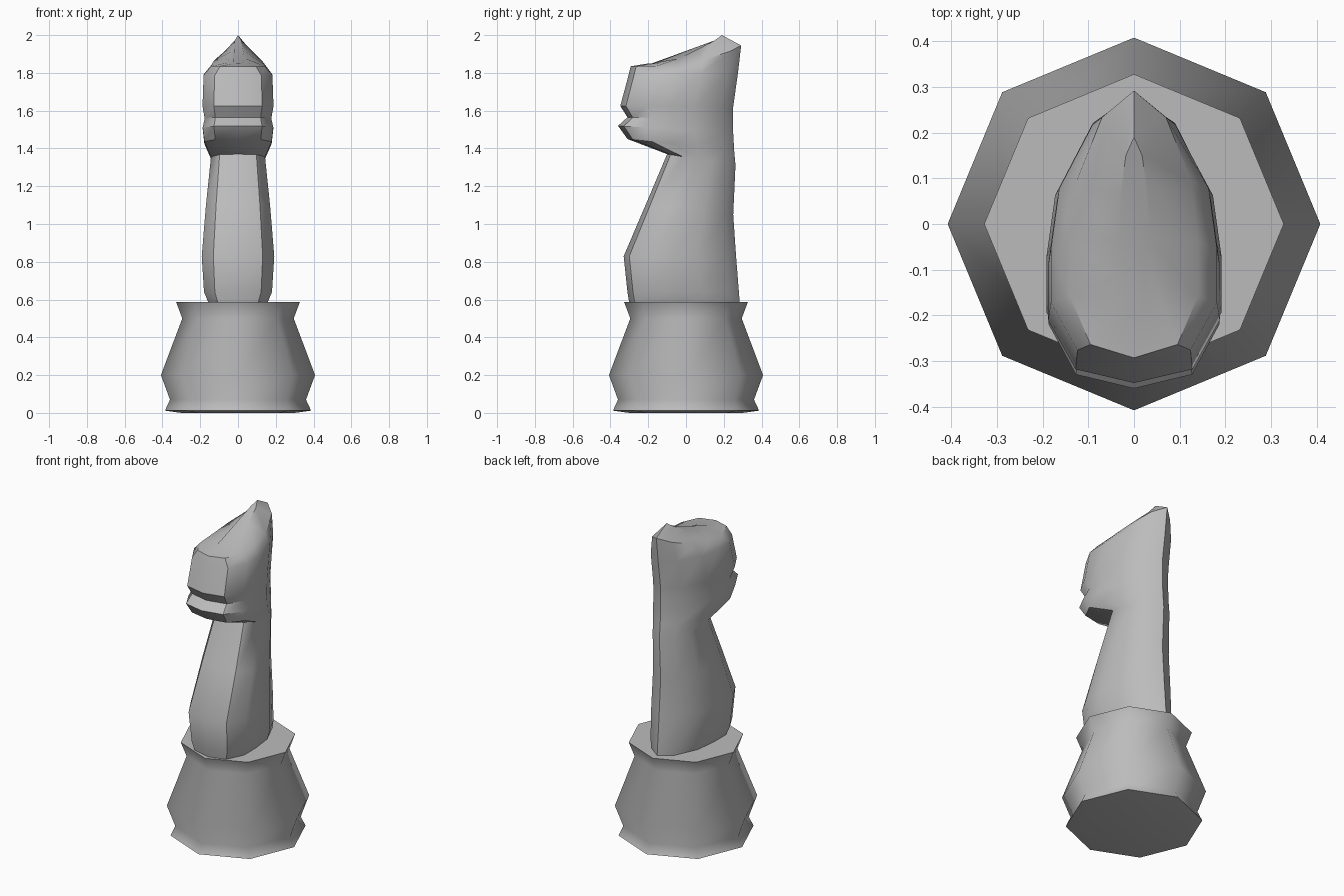
import bpy, bmesh, math

cube = bpy.data.objects.get("Cube")
if cube:
    bpy.data.objects.remove(cube, do_unlink=True)

grey = bpy.data.materials.new("stone_grey")
grey.use_nodes = True
grey.diffuse_color = (0.5, 0.5, 0.5, 1)
grey.node_tree.nodes["Principled BSDF"].inputs["Base Color"].default_value = (0.5, 0.5, 0.5, 1)


def loft(name, rings, angle):
    """Skin a stack of closed rings and cap both ends."""
    bm = bmesh.new()
    loops = [[bm.verts.new(p) for p in ring] for ring in rings]
    n = len(loops[0])
    for low, high in zip(loops, loops[1:]):
        for i in range(n):
            j = (i + 1) % n
            bm.faces.new((low[i], low[j], high[j], high[i]))
    bm.faces.new(loops[0][::-1])
    bm.faces.new(loops[-1])
    bmesh.ops.recalc_face_normals(bm, faces=bm.faces)
    mesh = bpy.data.meshes.new(name)
    bm.to_mesh(mesh)
    bm.free()
    mesh.materials.append(grey)
    obj = bpy.data.objects.new(name, mesh)
    bpy.context.collection.objects.link(obj)
    bpy.ops.object.select_all(action='DESELECT')
    obj.select_set(True)
    bpy.context.view_layer.objects.active = obj
    bpy.ops.object.shade_smooth_by_angle(angle=math.radians(angle))
    return obj


# Eight-sided flared pedestal
def octagon(radius, z):
    return [(radius * math.cos(k * math.pi / 4), radius * math.sin(k * math.pi / 4), z)
            for k in range(8)]


profile = [(0.3, 0), (0.387, 0.012), (0.36, 0.07), (0.408, 0.2), (0.295, 0.5), (0.328, 0.588)]
loft("pedestal", [octagon(r, z) for r, z in profile], 44)

# Egg-shaped section: (fraction from front to back, fraction of half width)
half = [(0, 0), (0.05, 0.68), (0.23, 1), (0.43, 1), (0.66, 0.9), (0.9, 0.5), (1, 0)]
section = half + [(t, -w) for t, w in half[-2:0:-1]]


def egg(front_y, front_z, back_y, back_z, width, power=1):
    return [(w * width, front_y + (back_y - front_y) * t,
             front_z + (back_z - front_z) * t ** power) for t, w in section]


# Neck and head of the horse, from the foot up to the ear
body = [
    egg(-0.30, 0.58, 0.285, 0.58, 0.155),
    egg(-0.31, 0.64, 0.28, 0.64, 0.18),
    egg(-0.33, 0.83, 0.265, 0.83, 0.192),
    egg(-0.21, 1.11, 0.25, 1.05, 0.17),
    egg(-0.10, 1.37, 0.262, 1.31, 0.143),    # throat
    egg(-0.31, 1.45, 0.255, 1.39, 0.178),    # jaw
    egg(-0.36, 1.52, 0.25, 1.48, 0.187),     # lower lip
    egg(-0.31, 1.565, 0.25, 1.55, 0.176),    # mouth
    egg(-0.348, 1.625, 0.25, 1.62, 0.188),   # upper lip
    egg(-0.305, 1.785, 0.275, 1.80, 0.182),  # brow
    egg(-0.293, 1.835, 0.292, 1.945, 0.14, 3),
    egg(-0.2, 1.85, 0.19, 2.0, 0.035, 2),    # ear ridge
]
loft("horse_neck_and_head", body, 40)
